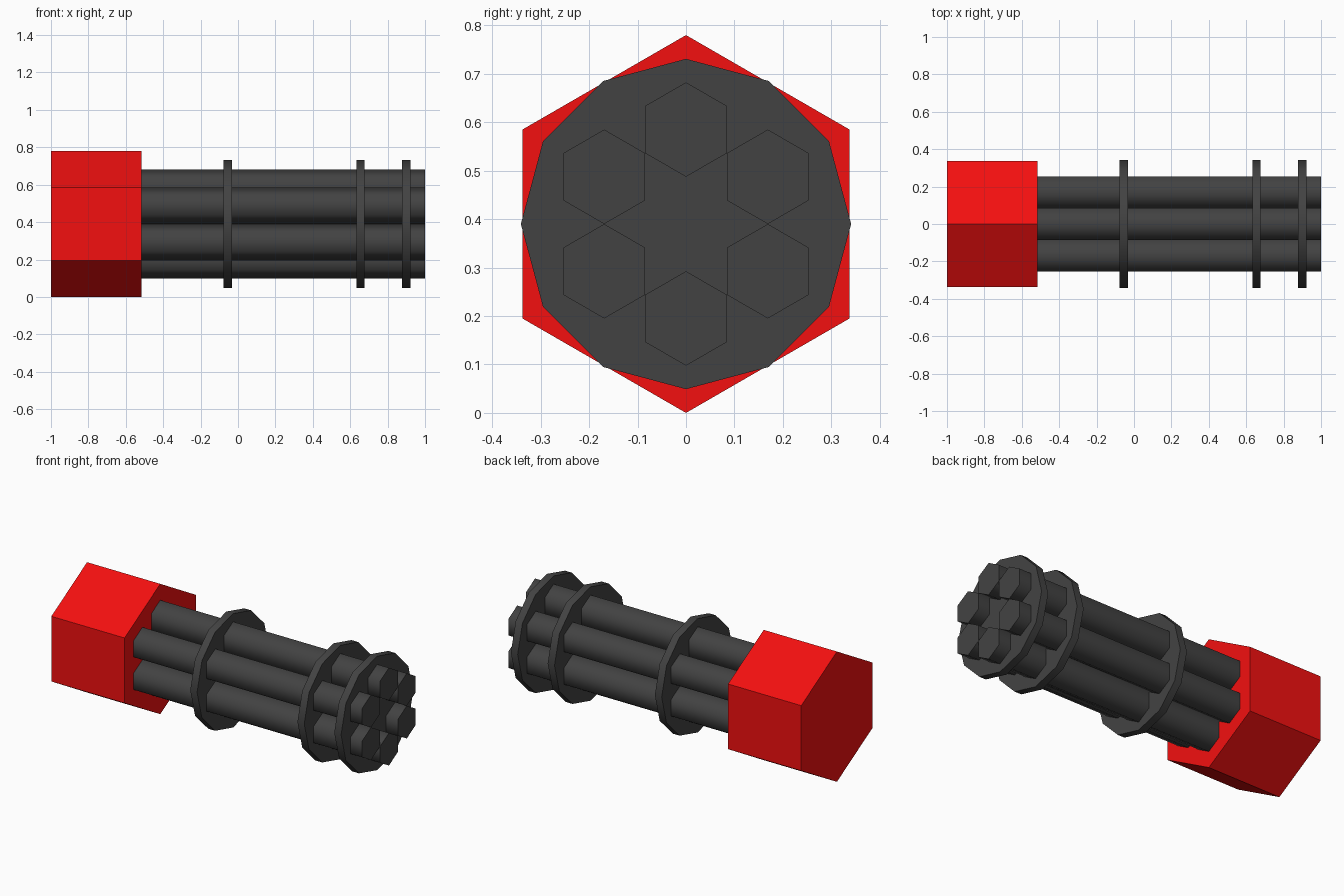
import bpy, bmesh
from math import sin, cos, tau, radians
from mathutils import Vector

if "Cube" in bpy.data.objects:
    bpy.data.objects.remove(bpy.data.objects["Cube"])

AXIS_Z = 0.39


def material(name, color):
    m = bpy.data.materials.new(name)
    m.diffuse_color = color
    m.use_nodes = True
    m.node_tree.nodes["Principled BSDF"].inputs["Base Color"].default_value = m.diffuse_color
    return m


red = material("red_paint", (0.9, 0.005, 0.005, 1))
dark = material("dark_metal", (0.055, 0.055, 0.055, 1))


def prism(name, x0, x1, radius, sides, mat, y=0.0, z=AXIS_Z, smooth=False):
    """Closed regular prism along x with one corner pointing up."""
    bm = bmesh.new()
    ring = [bm.verts.new((x0, y + radius * sin(tau * i / sides),
                          z + radius * cos(tau * i / sides))) for i in range(sides)]
    cap = bm.faces.new(ring)
    ext = bmesh.ops.extrude_face_region(bm, geom=[cap], use_keep_orig=True)
    moved = [g for g in ext["geom"] if isinstance(g, bmesh.types.BMVert)]
    bmesh.ops.translate(bm, verts=moved, vec=Vector((x1 - x0, 0, 0)))
    bmesh.ops.recalc_face_normals(bm, faces=bm.faces)
    mesh = bpy.data.meshes.new(name)
    bm.to_mesh(mesh)
    bm.free()
    mesh.materials.append(mat)
    ob = bpy.data.objects.new(name, mesh)
    bpy.context.collection.objects.link(ob)
    if smooth:
        bpy.ops.object.select_all(action='DESELECT')
        ob.select_set(True)
        bpy.context.view_layer.objects.active = ob
        bpy.ops.object.shade_smooth_by_angle(angle=radians(65))
    return ob


# Rear housing
prism("rear_housing", -1.0, -0.515, 0.39, 6, red)

# Six barrels around the axis
for i in range(6):
    a = tau * i / 6
    prism(f"barrel_{i + 1}", -0.515, 1.0, 0.0975, 6, dark,
          y=0.195 * sin(a), z=AXIS_Z + 0.195 * cos(a), smooth=True)

# Clamp discs holding the barrels
for i, x in enumerate((-0.055, 0.655, 0.899)):
    prism(f"clamp_disc_{i + 1}", x - 0.0225, x + 0.0225, 0.341, 12, dark, smooth=True)
